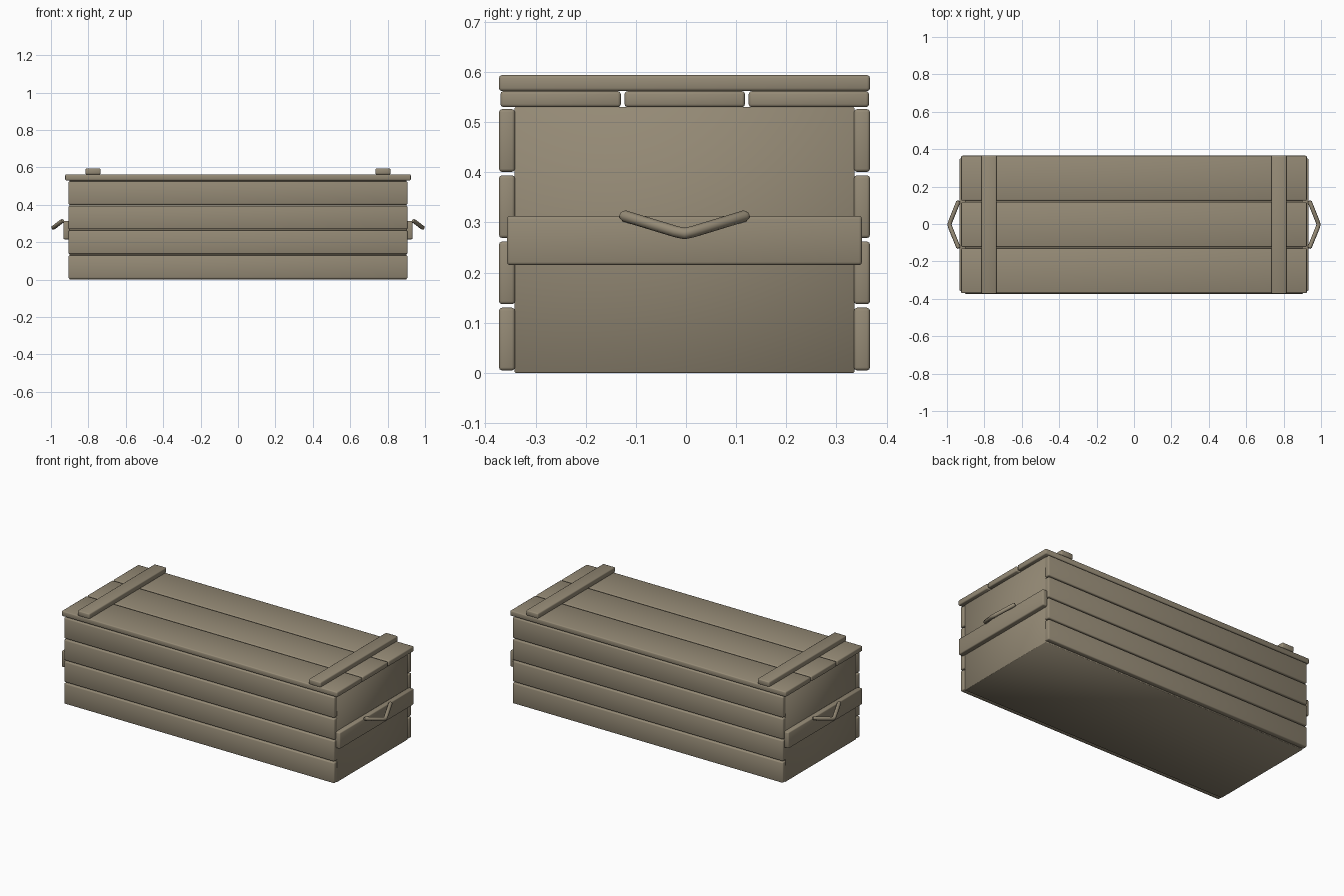
import bpy

if "Cube" in bpy.data.objects:
    bpy.data.objects.remove(bpy.data.objects["Cube"])

wood = bpy.data.materials.new("olive_wood")
wood.diffuse_color = (0.30, 0.255, 0.18, 1)
wood.use_nodes = True
wood.node_tree.nodes["Principled BSDF"].inputs["Base Color"].default_value = wood.diffuse_color
CY = -0.003  # crate body sits a hair towards the front


def finish(ob):
    ob.data.materials.append(wood)
    for p in ob.data.polygons:
        p.use_smooth = True


def board(name, x, y, z, bevel=0.006, segments=2):
    """Rounded box from (min, max) ranges on each axis."""
    r = (x, y, z)
    bpy.ops.mesh.primitive_cube_add(size=1, location=[(a + b) / 2 for a, b in r])
    ob = bpy.context.object
    ob.name = name
    ob.scale = [b - a for a, b in r]
    bpy.ops.object.transform_apply(location=False, rotation=False, scale=True)
    mod = ob.modifiers.new("rounded_edges", 'BEVEL')
    mod.width = bevel
    mod.segments = segments
    finish(ob)
    return ob


# Solid body with plain end panels and bottom
board("crate_body", (-0.902, 0.902), (CY - 0.339, CY + 0.339), (0, 0.53), 0.002, 1)

# Four planks on the front and back
for side, name in ((-1, "front_plank"), (1, "back_plank")):
    y = sorted((CY + side * 0.338, CY + side * 0.370))
    for i in range(4):
        z = 0.005 + i * 0.132
        board(f"{name}_{i + 1}", (-0.906, 0.906), y, (z, z + 0.125))

# Three lid planks
for i in range(3):
    y = CY - 0.367 + i * 0.2475
    board(f"lid_plank_{i + 1}", (-0.924, 0.924), (y, y + 0.24), (0.53, 0.562))

for side, name in ((-1, "left"), (1, "right")):
    # Batten across the lid
    board(f"{name}_lid_batten", sorted((side * 0.735, side * 0.815)),
          (CY - 0.370, CY + 0.370), (0.562, 0.594))
    # Rail across the end
    board(f"{name}_end_rail", sorted((side * 0.90, side * 0.933)),
          (CY - 0.354, CY + 0.354), (0.215, 0.313))
    # Bent rope handle, swept along a shallow V
    curve = bpy.data.curves.new(f"{name}_handle", 'CURVE')
    curve.dimensions = '3D'
    curve.bevel_depth = 0.0115
    curve.bevel_resolution = 2
    curve.use_fill_caps = True
    path = [(0.937, -0.126, 0.315), (0.940, -0.120, 0.313), (0.981, -0.018, 0.282),
            (0.987, 0, 0.278),
            (0.981, 0.018, 0.282), (0.940, 0.120, 0.313), (0.937, 0.126, 0.315)]
    spline = curve.splines.new('POLY')
    spline.points.add(len(path) - 1)
    for i, (pt, (px, py, pz)) in enumerate(zip(spline.points, path)):
        pt.co = (side * px, py + CY, pz, 1)
        pt.radius = 0.65 if i in (0, len(path) - 1) else 1
    handle = bpy.data.objects.new(f"{name}_handle", curve)
    bpy.context.collection.objects.link(handle)
    curve.materials.append(wood)
    spline.use_smooth = True
